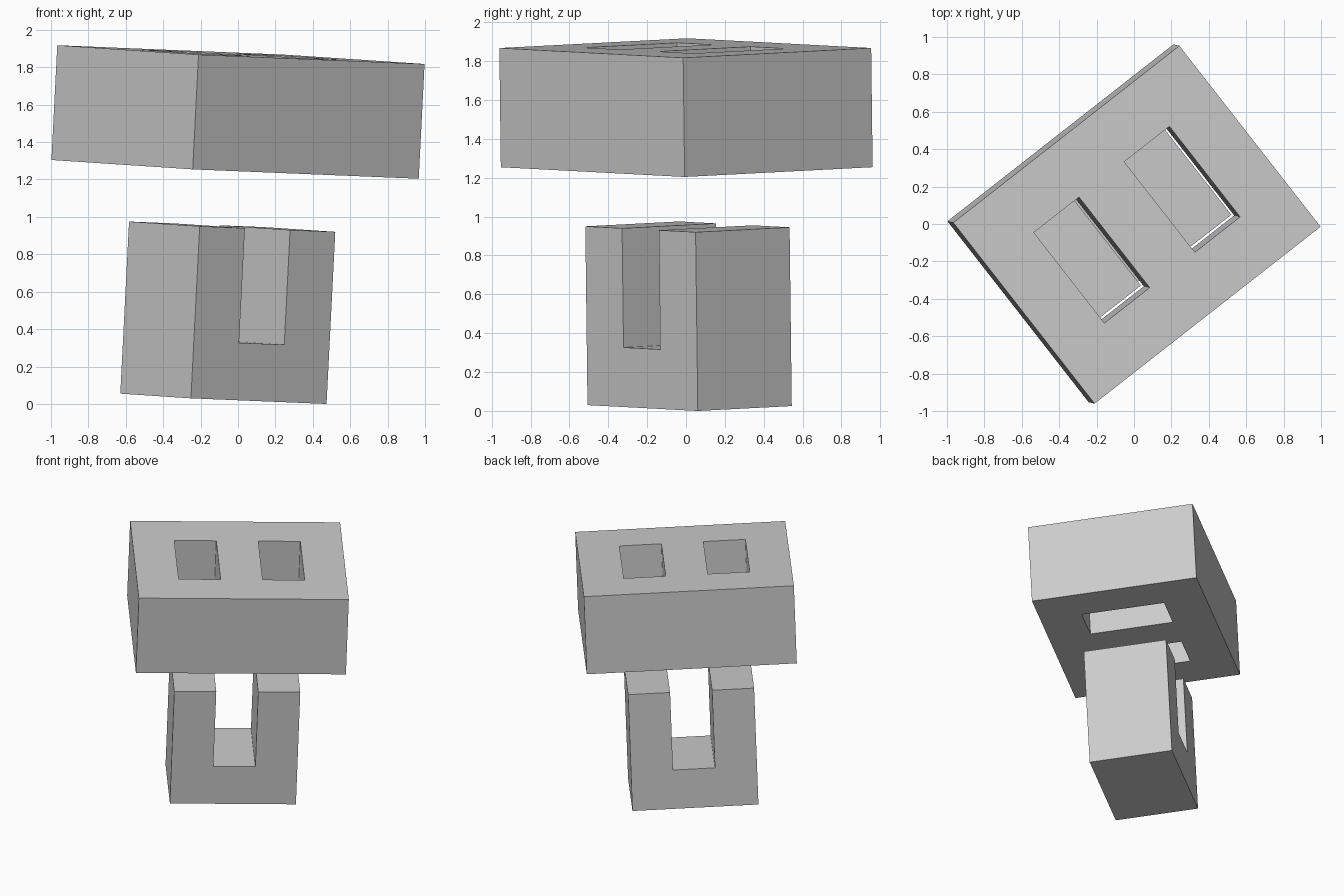
import bpy
import bmesh
from mathutils import Matrix, Vector

default = bpy.data.objects.get("Cube")
if default:
    bpy.data.objects.remove(default, do_unlink=True)

# Tilted frame: one local unit is the width of a prong
UNIT = 0.3071
u = Vector((0.787, 0.616, -0.0325)).normalized()      # width
v = Vector((-0.618, 0.785, 0.041))
v = (v - u * v.dot(u)).normalized()                   # depth
w = u.cross(v)                                        # height
origin = Vector((-5 * UNIT * w.x, -5 * UNIT * w.y,
                 UNIT * (1.5 * abs(u.z) + abs(v.z))))
frame = Matrix.Translation(origin) @ Matrix((u, v, w)).transposed().to_4x4() @ Matrix.Scale(UNIT, 4)

grey = bpy.data.materials.new("light grey")
grey.use_nodes = True
grey.diffuse_color = (0.6, 0.6, 0.6, 1)
grey.node_tree.nodes["Principled BSDF"].inputs["Base Color"].default_value = (0.6, 0.6, 0.6, 1)


def prism(name, profile, depth):
    """Extrude a width/height profile evenly along the depth axis."""
    bm = bmesh.new()
    face = bm.faces.new([bm.verts.new((x, -depth / 2, z)) for x, z in profile])
    new = bmesh.ops.extrude_face_region(bm, geom=[face])["geom"]
    bmesh.ops.translate(bm, vec=(0, depth, 0),
                        verts=[g for g in new if isinstance(g, bmesh.types.BMVert)])
    bmesh.ops.recalc_face_normals(bm, faces=bm.faces)
    mesh = bpy.data.meshes.new(name)
    bm.to_mesh(mesh)
    bm.free()
    mesh.materials.append(grey)
    obj = bpy.data.objects.new(name, mesh)
    bpy.context.collection.objects.link(obj)
    obj.matrix_world = frame
    return obj


def rect(x0, x1, z0, z1):
    return [(x0, z0), (x1, z0), (x1, z1), (x0, z1)]


# Lower plug: U shape with two prongs
prism("forked_plug", [(-1.5, 0), (1.5, 0), (1.5, 3), (0.5, 3),
                      (0.5, 1), (-0.5, 1), (-0.5, 3), (-1.5, 3)], 2)

# Upper block floating one unit above the prongs
block = prism("socket_block", rect(-2.5, 2.5, 4, 6), 4)

# Two through holes that match the prongs
bpy.context.view_layer.update()
for side in (-1, 1):
    cutter = prism("hole_cutter", rect(side - 0.5, side + 0.5, 3.5, 6.5), 2)
    cutter.hide_render = True
    bpy.context.view_layer.update()
    cut = block.modifiers.new("hole", "BOOLEAN")
    cut.operation = "DIFFERENCE"
    cut.solver = "EXACT"
    cut.object = cutter
    with bpy.context.temp_override(object=block, active_object=block):
        bpy.ops.object.modifier_apply(modifier=cut.name)
    bpy.data.objects.remove(cutter, do_unlink=True)
